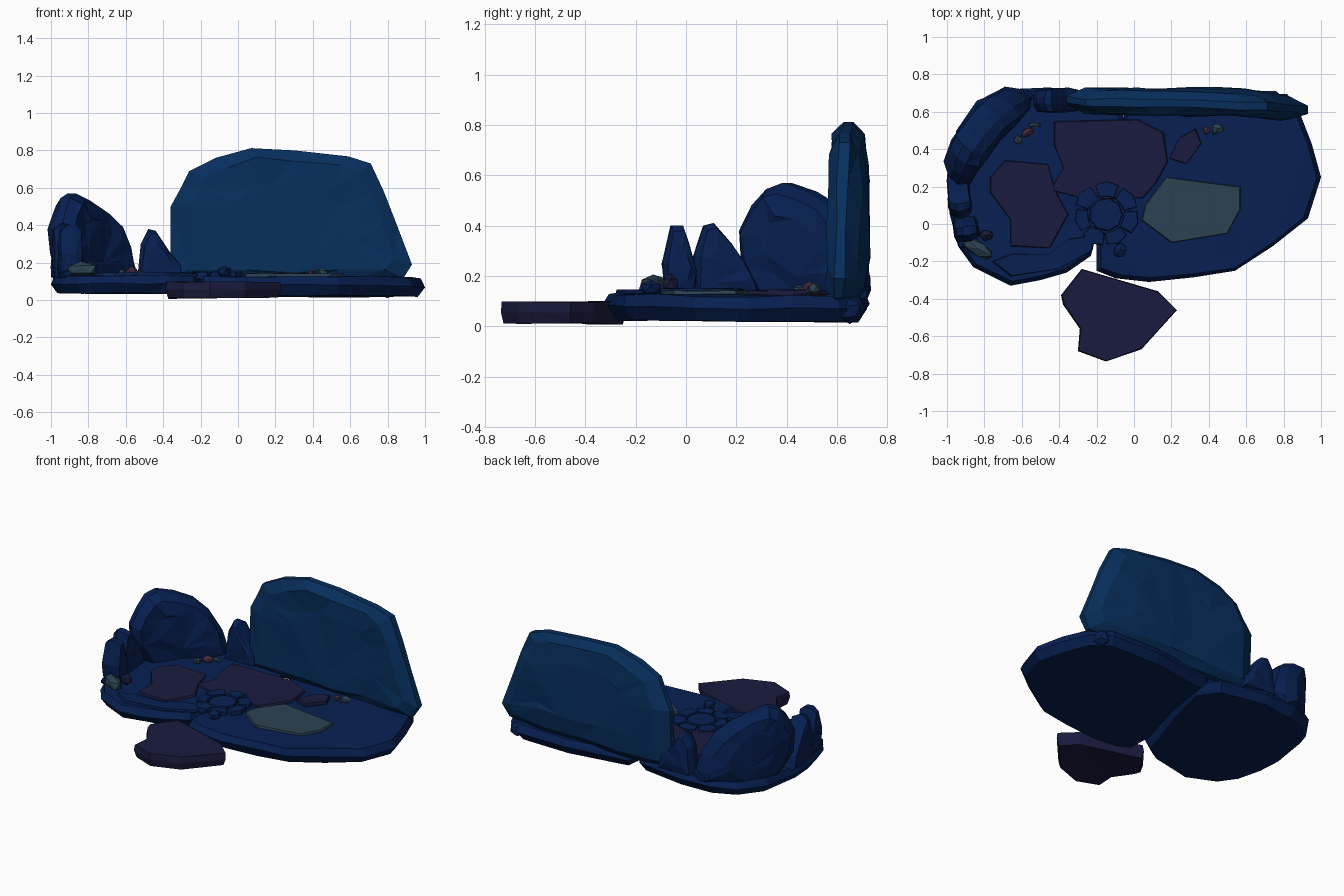
import bpy, bmesh, random
from math import sin, cos, tau
from mathutils import Matrix, Vector, Euler

if "Cube" in bpy.data.objects:
    bpy.data.objects.remove(bpy.data.objects["Cube"])

random.seed(11)

def material(name, rgb):
    m = bpy.data.materials.new(name)
    m.diffuse_color = (*rgb, 1)
    m.use_nodes = True
    m.node_tree.nodes["Principled BSDF"].inputs["Base Color"].default_value = m.diffuse_color
    return m

BLUE = material("deep_blue", (0.002, 0.014, 0.085))
TEAL = material("wall_blue", (0.002, 0.028, 0.11))
PURPLE = material("purple", (0.01, 0.011, 0.05))
GREY = material("slate_grey", (0.025, 0.055, 0.085))
RED = material("dull_red", (0.06, 0.022, 0.05))

def finish(name, bm, mat):
    bmesh.ops.recalc_face_normals(bm, faces=bm.faces)
    me = bpy.data.meshes.new(name)
    bm.to_mesh(me)
    bm.free()
    me.materials.append(mat)
    ob = bpy.data.objects.new(name, me)
    bpy.context.collection.objects.link(ob)
    return ob

def loft(name, outline, rings, mat, matrix=Matrix(), jitter=0.0, bend=None):
    """Stack scaled copies of an outline, cap both ends, shift by bend, facet it."""
    bm = bmesh.new()
    cx = (min(p[0] for p in outline) + max(p[0] for p in outline)) / 2
    cy = (min(p[1] for p in outline) + max(p[1] for p in outline)) / 2
    n = len(outline)
    rows = []
    for s, h in rings:
        rows.append([bm.verts.new((cx + (x - cx) * s + random.uniform(-1, 1) * jitter * (s < 1),
                                   cy + (y - cy) * s + random.uniform(-1, 1) * jitter * (s < 1),
                                   h + random.uniform(-1, 1) * jitter)) for x, y in outline])
    for a, b in zip(rows, rows[1:]):
        for i in range(n):
            bm.faces.new((a[i], a[(i + 1) % n], b[(i + 1) % n], b[i]))
    for row in (rows[0], rows[-1]):
        bm.faces.new(row)
    bmesh.ops.triangulate(bm, faces=bm.faces)
    if bend:
        for v in bm.verts:
            v.co.z += bend(v.co.x, v.co.y)
    bm.transform(matrix)
    return finish(name, bm, mat)

def slab(name, outline, z0, z1, mat, inset=0.96, jitter=0.004, bend=None):
    zm = z0 + (z1 - z0) * 0.55
    return loft(name, outline, [(inset * 0.97, z0), (1, zm), (inset, z1)], mat, jitter=jitter, bend=bend)

def upright(name, profile, start, direction, thick, mat, jitter=0.01, edge=0.3, bend=None):
    """Standing rock: profile is (distance along direction, height)."""
    d = Vector((*direction, 0)).normalized()
    up = Vector((0, 0, 1))
    m = Matrix((d, up, d.cross(up))).transposed().to_4x4()
    m.translation = (*start, 0)
    t = thick / 2
    return loft(name, profile, [(0.5, -t), (0.85, -t * 0.85), (1, -t * edge), (1, t * edge),
                                (0.85, t * 0.85), (0.5, t)], mat, m, jitter, bend)

def stone(name, loc, size, mat, turn=0.0):
    bm = bmesh.new()
    bmesh.ops.create_icosphere(bm, subdivisions=1, radius=1)
    for v in bm.verts:
        v.co *= random.uniform(0.85, 1.1)
    bm.transform(Matrix.LocRotScale(Vector(loc), Euler((0, 0, turn)), Vector(size)))
    return finish(name, bm, mat)

# Two big ground slabs and the front step
slab("left_ground_slab", [(-1, .22), (-.985, .05), (-.94, -.12), (-.86, -.23), (-.66, -.33), (-.5, -.3),
     (-.36, -.26), (-.23, -.17), (-.2, -.05), (-.12, .2), (-.03, .54), (-.13, .68), (-.45, .73),
     (-.68, .72), (-.84, .66), (-.95, .5)], .035, .13, BLUE)
slab("right_ground_slab", [(-.2, -.06), (-.2, -.25), (-.1, -.29), (.08, -.31), (.32, -.285), (.54, -.25),
     (.74, -.12), (.93, .03), (1, .25), (.95, .43), (.88, .61), (.76, .71), (.4, .72), (-.04, .66), (-.1, .3)],
     .025, .127, BLUE, bend=lambda x, y: -.015 * max(0, (x - .85) / .15) - .012 * max(0, (y - .5) / .2))
slab("front_step", [(-.39, -.38), (-.28, -.24), (.13, -.36), (.23, -.46), (.04, -.67), (-.15, -.735),
     (-.3, -.68), (-.29, -.56), (-.38, -.43)], .01, .098, PURPLE, inset=.98)

# Flat paving stones
slab("large_paver", [(-.43, .55), (.02, .56), (.16, .49), (.18, .33), (.12, .22), (.05, .14),
     (-.25, .13), (-.45, .18), (-.38, .3), (-.43, .42)], .11, .141, PURPLE, .98, .002)
slab("left_paver", [(-.77, .25), (-.69, .34), (-.46, .32), (-.42, .18), (-.35, .05), (-.45, -.13),
     (-.66, -.12), (-.66, .02), (-.77, .17)], .11, .143, PURPLE, .98, .002)
slab("grey_paver", [(.17, .25), (.57, .2), (.57, .08), (.5, -.05), (.2, -.1), (.04, .02), (.06, .1)],
     .11, .142, GREY, .98, .002)
slab("small_paver", [(.19, .35), (.24, .46), (.33, .51), (.36, .43), (.28, .32)], .11, .145, PURPLE, .96, .002)
slab("front_ledge", [(-.76, -.2), (-.66, -.28), (-.4, -.24), (-.22, -.14), (-.21, -.06), (-.35, -.08),
     (-.45, -.16), (-.66, -.16)], .11, .145, BLUE, .96, .003)

# Tall back wall, tapering forward at its right end
upright("back_wall", [(-.36, .11), (-.36, .5), (-.3, .61), (-.26, .69), (-.12, .76), (.07, .812), (.3, .8),
        (.59, .768), (.71, .73), (.78, .58), (.85, .4), (.93, .19), (.88, .11), (.6, .1), (.3, .1), (0, .1)],
        (0, .65), (1, 0), .145, TEAL, .01, .3,
        lambda x, y: .05 * max(0, (x - .5) / .43) + .01 * cos(y * 6 + .6))

# Standing boulders on the left
upright("large_boulder", [(.05, .1), (-.05, .24), (-.06, .38), (-.01, .48), (.05, .545), (.12, .57), (.24, .535),
        (.36, .48), (.45, .4), (.52, .28), (.55, .17), (.54, .1), (.28, .08)],
        (-.925, .275), (.62, .75), .21, BLUE, .009, .3, lambda x, y: -.06 * (1 - ((x - .25) / .3) ** 2))
upright("back_boulder", [(-.54, .1), (-.52, .3), (-.48, .38), (-.44, .37), (-.36, .25), (-.29, .18), (-.28, .1)],
        (0, .66), (1, 0), .13, BLUE, .006)
upright("left_boulder_a", [(.04, .1), (.03, .28), (.07, .4), (.11, .41), (.18, .33), (.27, .2), (.3, .1)],
        (-.92, 0), (-.1, 1), .12, BLUE, .006)
upright("left_boulder_b", [(-.08, .1), (-.095, .25), (-.06, .4), (-.015, .4), (.01, .33), (.04, .22), (.03, .1)],
        (-.9, 0), (-.15, 1), .13, BLUE, .006)

# Fire-pit circle: flat disc inside a ring of curved stones
def polar(r, a):
    return (-.15 + r * cos(a), .05 + r * sin(a))

slab("pit_disc", [polar(.09, i * tau / 9) for i in range(9)], .12, .15, BLUE, .94, .002)
for i in range(7):
    a, w = i * tau / 7 + .2, tau / 7 * .97
    outer = random.uniform(.155, .175)
    slab(f"pit_stone_{i}", [polar(.1, a), polar(outer, a + .05), polar(outer + .01, a + w / 2),
         polar(outer, a + w - .05), polar(.1, a + w), polar(.095, a + w / 2)], .11, .15, BLUE, .94, .003)
stone("pit_front_stone", (-.075, -.14, .15), (.04, .045, .035), BLUE)

# Loose stones: x, y, z, half sizes, material, turn
loose = [(-.84, -.13, .165, .1, .045, .045, GREY, -.5), (-.79, -.06, .17, .04, .035, .04, PURPLE, 0),
         (-.91, -.1, .14, .04, .03, .03, BLUE, .5), (-.57, .49, .155, .04, .025, .025, RED, .5),
         (-.53, .53, .145, .04, .015, .015, GREY, 0), (-.62, .45, .145, .025, .025, .02, GREY, 0),
         (.45, .51, .148, .036, .032, .024, GREY, .3), (.39, .50, .145, .02, .025, .02, RED, 0),
         (.43, .49, .14, .015, .015, .015, GREY, 0), (-.6, .68, .13, .07, .05, .05, BLUE, 0),
         (-.4, .64, .14, .07, .05, .05, BLUE, .4), (-.92, .02, .15, .05, .06, .05, BLUE, 0),
         (.8, .65, .06, .06, .05, .055, BLUE, 0)]
for i, (x, y, z, a, b, c, mat, turn) in enumerate(loose):
    stone(f"loose_stone_{i}", (x, y, z), (a, b, c), mat, turn)
